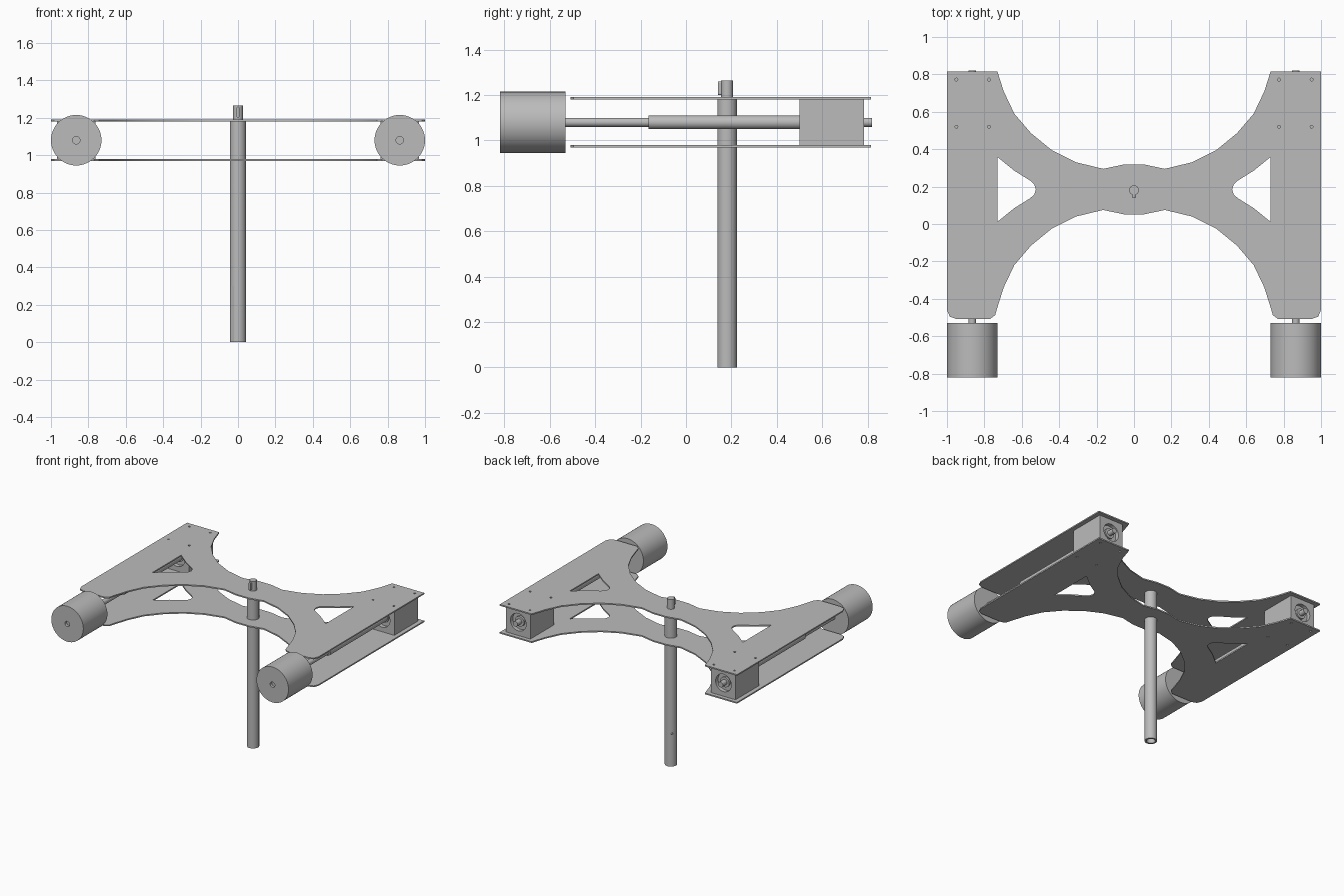
import bpy
import math

if "Cube" in bpy.data.objects:
    bpy.data.objects.remove(bpy.data.objects["Cube"], do_unlink=True)

grey = bpy.data.materials.new("plain grey")
grey.use_nodes = True
colour = (0.5, 0.5, 0.5, 1)
grey.diffuse_color = colour
grey.node_tree.nodes["Principled BSDF"].inputs["Base Color"].default_value = colour

MID_Y = 0.185      # symmetry line of the plate waist
AXLE_Z = 1.08
AXLE_X = 0.865
POST_Y = 0.181


def finish(obj, name):
    obj.name = name
    obj.data.materials.clear()
    obj.data.materials.append(grey)
    bpy.ops.object.select_all(action="DESELECT")
    obj.select_set(True)
    bpy.context.view_layer.objects.active = obj
    bpy.ops.object.shade_smooth_by_angle(angle=math.radians(30))
    return obj


def cylinder(name, radius, start, end, sides=48):
    """Cylinder between two points lying on a y or z line."""
    along_y = start[1] != end[1]
    centre = [(a + b) / 2 for a, b in zip(start, end)]
    bpy.ops.mesh.primitive_cylinder_add(
        vertices=sides, radius=radius, depth=math.dist(start, end), location=centre,
        rotation=(math.pi / 2 if along_y else 0, 0, 0))
    return finish(bpy.context.object, name)


def box(name, size, location, turn=0):
    bpy.ops.mesh.primitive_cube_add(size=1, location=location, rotation=(0, 0, turn))
    obj = bpy.context.object
    obj.scale = size
    return finish(obj, name)


def cut(obj, *cutters):
    for cutter in cutters:
        mod = obj.modifiers.new("cut", "BOOLEAN")
        mod.operation = "DIFFERENCE"
        mod.solver = "EXACT"
        mod.object = cutter
        bpy.context.view_layer.objects.active = obj
        bpy.ops.object.modifier_apply(modifier=mod.name)
        bpy.data.objects.remove(cutter, do_unlink=True)
    return finish(obj, obj.name)


def mirror_x(points):
    return [(-x, y) for x, y in reversed(points)]


def plate(name, z):
    # Upper waist arc, reflected for the lower one
    arc = [(0.73, 0.815), (0.697, 0.71), (0.64, 0.59), (0.55, 0.485),
           (0.44, 0.395), (0.31, 0.33), (0.165, 0.295), (0.055, 0.318)]
    lower = [(x, 2 * MID_Y - y) for x, y in reversed(arc[1:])]
    foot = [(0.73, -0.445), (0.742, -0.487), (0.77, -0.508), (0.95, -0.508),
            (0.985, -0.495), (1.0, -0.46)]
    half = lower + foot + [(1.0, 0.815)] + arc
    loops = [half + mirror_x(half)]
    # Corner windows and screw holes
    side = [(0.73, 0.358), (0.64, 0.285), (0.555, 0.232), (0.533, 0.212), (0.525, MID_Y)]
    window = side + [(x, 2 * MID_Y - y) for x, y in reversed(side[:-1])]
    loops += [window, mirror_x(window)]
    for x in (0.775, 0.95):
        for y in (0.52, 0.772):
            hole = [(x + 0.008 * math.cos(a * math.pi / 6),
                     y + 0.008 * math.sin(a * math.pi / 6)) for a in range(12)]
            loops += [hole, mirror_x(hole)]
    curve = bpy.data.curves.new(name, "CURVE")
    curve.dimensions = "2D"
    curve.fill_mode = "BOTH"
    curve.extrude = 0.005
    for loop in loops:
        spline = curve.splines.new("POLY")
        spline.points.add(len(loop) - 1)
        for point, (x, y) in zip(spline.points, loop):
            point.co = (x, y, 0, 1)
        spline.use_cyclic_u = True
    obj = bpy.data.objects.new(name, curve)
    bpy.context.collection.objects.link(obj)
    obj.location.z = z
    bpy.ops.object.select_all(action="DESELECT")
    obj.select_set(True)
    bpy.context.view_layer.objects.active = obj
    bpy.ops.object.convert(target="MESH")
    return finish(bpy.context.object, name)


plate("upper_plate", 1.186)
plate("lower_plate", 0.974)

# Hollow post with a flat and a pin hole near the foot
post = cylinder("post", 0.043, (0, POST_Y, 0), (0, POST_Y, 1.181))
bore = cylinder("bore", 0.03, (0, POST_Y, -0.1), (0, POST_Y, 1.1))
flat = box("flat", (0.02, 0.1, 0.6), (-0.0365, POST_Y - 0.0365, 0), math.pi / 4)
pin = cylinder("pin", 0.007, (0, POST_Y, 0.25), (0, POST_Y + 0.1, 0.25), 16)
pin.rotation_euler.z = math.pi / 4
pin.location.x = -0.035
pin.location.y = POST_Y + 0.035
cut(post, bore, flat, pin)

# Drive stub and its round-ended key
cylinder("top_stub", 0.026, (0, POST_Y, 1.15), (0, POST_Y, 1.265))
box("stub_key", (0.015, 0.03, 0.045), (0, POST_Y - 0.026, 1.23))
for z in (1.2075, 1.2525):
    cylinder("key_end", 0.0075, (0, POST_Y - 0.041, z), (0, POST_Y - 0.011, z), 20)

for label, x in (("left", AXLE_X), ("right", -AXLE_X)):
    def rod(part, radius, y0, y1):
        return cylinder(f"{label}_{part}", radius, (x, y0, AXLE_Z), (x, y1, AXLE_Z))

    # Roller with a shallow axle socket
    roller = rod("roller", 0.135, -0.82, -0.53)
    cut(roller, rod("socket", 0.02, -0.86, -0.80))
    # Stepped axle
    rod("axle_front", 0.02, -0.54, -0.16)
    rod("axle_body", 0.03, -0.165, 0.74)
    rod("axle_tail", 0.02, 0.73, 0.82)
    # Bearing housing
    housing = box(f"{label}_housing", (0.205, 0.285, 0.204), (x, 0.6425, AXLE_Z))
    cut(housing, rod("housing_bore", 0.066, 0.4, 0.9))
    rod("bearing", 0.067, 0.53, 0.755)
    rod("bearing_hub", 0.038, 0.52, 0.77)
